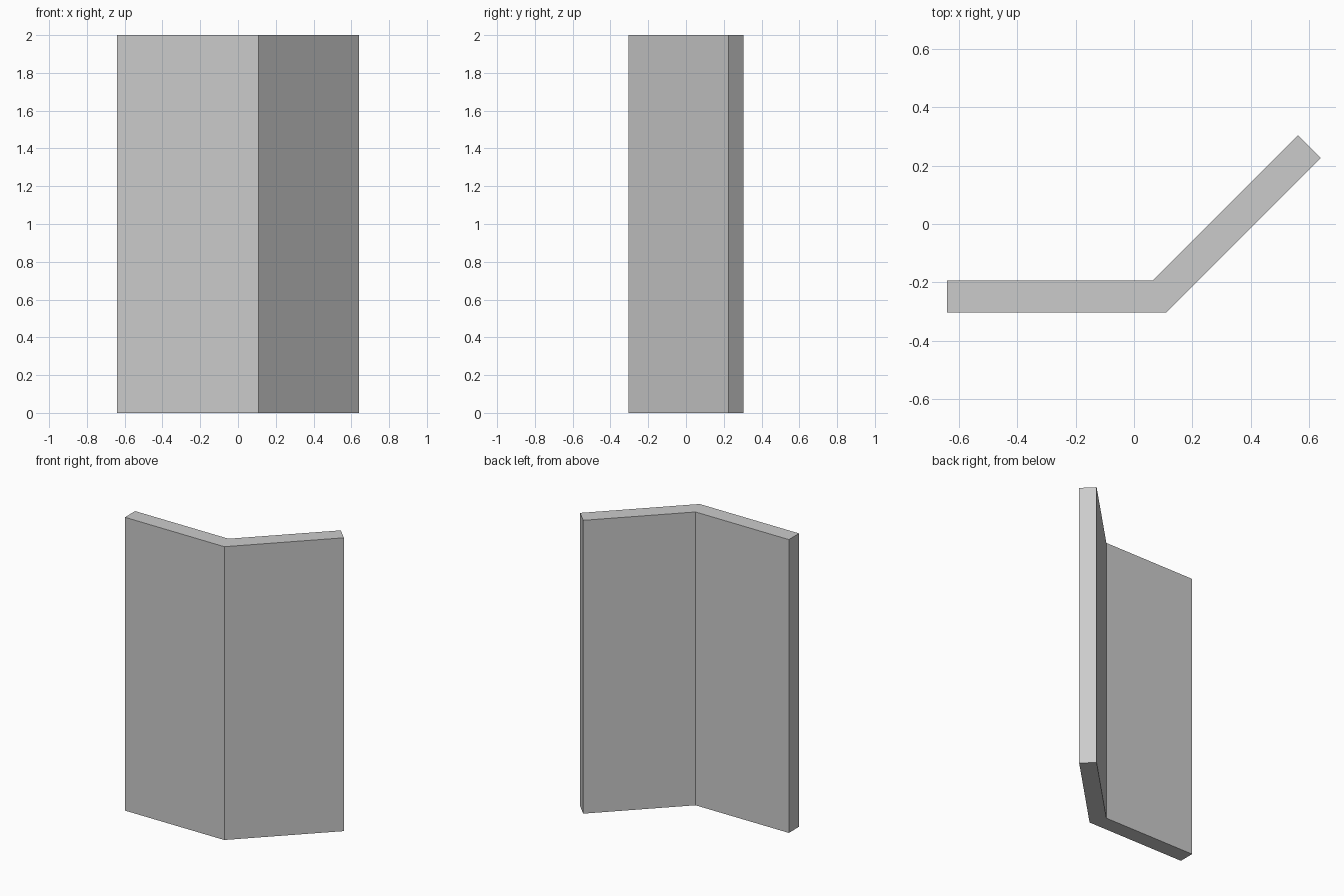
import bpy, bmesh
from math import sin, cos, tan, radians

if "Cube" in bpy.data.objects:
    bpy.data.objects.remove(bpy.data.objects["Cube"])

LEG, THICK, HEIGHT, BEND = 0.75, 0.11, 2.0, radians(45)
c, s = cos(BEND), sin(BEND)
miter = THICK * tan(BEND / 2)

# Plan outline of the bent panel, with the outer corner at the origin
outline = [
    (-LEG, 0), (0, 0), (LEG * c, LEG * s),
    (LEG * c - THICK * s, LEG * s + THICK * c),
    (-miter, THICK), (-LEG, THICK),
]
xs, ys = zip(*outline)
cx, cy = (min(xs) + max(xs)) / 2, (min(ys) + max(ys)) / 2

# Angled wall panel: outline extruded upwards
bm = bmesh.new()
base = bm.faces.new([bm.verts.new((x - cx, y - cy, 0)) for x, y in outline])
top = bmesh.ops.extrude_face_region(bm, geom=[base], use_keep_orig=True)
bmesh.ops.translate(bm, vec=(0, 0, HEIGHT),
                    verts=[g for g in top["geom"] if isinstance(g, bmesh.types.BMVert)])
bmesh.ops.recalc_face_normals(bm, faces=bm.faces[:])

mesh = bpy.data.meshes.new("angled_wall_panel")
bm.to_mesh(mesh)
bm.free()
bpy.context.collection.objects.link(bpy.data.objects.new("angled_wall_panel", mesh))
